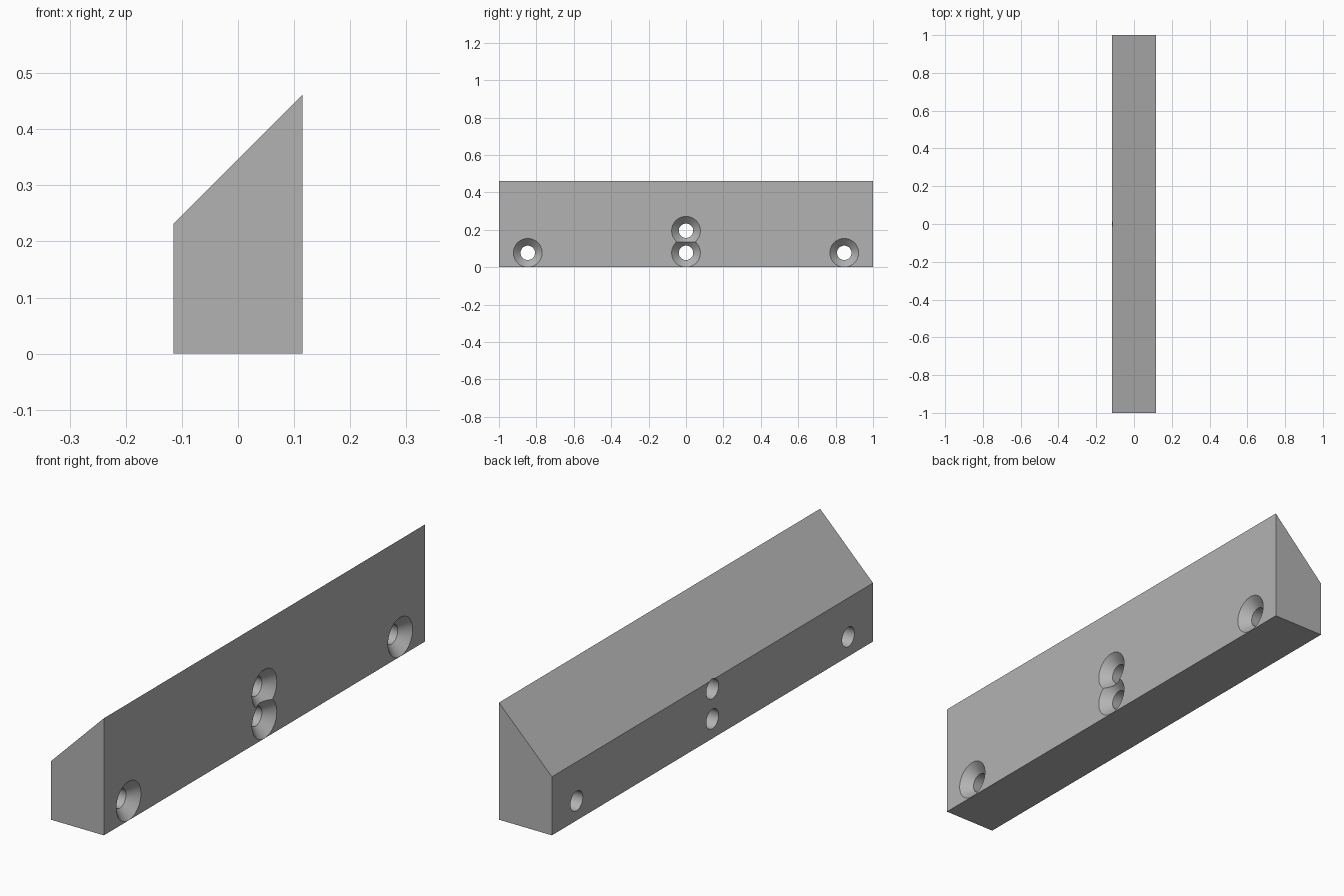
import bpy
import bmesh
from math import radians
from mathutils import Matrix, Vector

if "Cube" in bpy.data.objects:
    bpy.data.objects.remove(bpy.data.objects["Cube"])

HALF_W, HALF_L = 3 / 26, 1.0
LOW, HIGH = 6 / 26, 12 / 26
BORE, MOUTH = 0.0385, 0.0768


def make_object(name, bm):
    bmesh.ops.recalc_face_normals(bm, faces=bm.faces)
    mesh = bpy.data.meshes.new(name)
    bm.to_mesh(mesh)
    bm.free()
    obj = bpy.data.objects.new(name, mesh)
    bpy.context.collection.objects.link(obj)
    return obj


# Bar: sloped-top profile extruded along y
bm = bmesh.new()
profile = [(-HALF_W, 0), (HALF_W, 0), (HALF_W, HIGH), (-HALF_W, LOW)]
face = bm.faces.new([bm.verts.new((x, -HALF_L, z)) for x, z in profile])
extruded = bmesh.ops.extrude_face_region(bm, geom=[face])["geom"]
moved = [v for v in extruded if isinstance(v, bmesh.types.BMVert)]
bmesh.ops.translate(bm, verts=moved, vec=(0, 2 * HALF_L, 0))
bar = make_object("mounting_bar", bm)

grey = bpy.data.materials.new("plain grey")
grey.use_nodes = True
colour = (0.45, 0.45, 0.45, 1)
grey.diffuse_color = colour
grey.node_tree.nodes["Principled BSDF"].inputs["Base Color"].default_value = colour
bar.data.materials.append(grey)


def countersunk_cutter(y, z):
    """Lathed screw-hole shape along x, with its wide mouth at +x."""
    bm = bmesh.new()
    lip = 0.0003
    stations = [(-0.2, BORE), (HALF_W - (MOUTH - BORE), BORE),
                (HALF_W + lip, MOUTH + lip), (0.2, MOUTH + lip)]
    line = [bm.verts.new((x, 0, r)) for x, r in stations]
    edges = [bm.edges.new(pair) for pair in zip(line, line[1:])]
    bmesh.ops.spin(bm, geom=line + edges, cent=(0, 0, 0), axis=(1, 0, 0),
                   angle=radians(360), steps=64)
    bmesh.ops.remove_doubles(bm, verts=bm.verts, dist=1e-5)
    bmesh.ops.holes_fill(bm, edges=bm.edges, sides=0)
    bm.transform(Matrix.Translation(Vector((0, y, z))))
    cutter = make_object("hole_cutter", bm)
    cutter.data.materials.append(grey)
    cutter.hide_render = True
    return cutter


# Screw holes: one at each end, two overlapping in the middle
bpy.context.view_layer.objects.active = bar
bar.select_set(True)
for y, z in [(-0.846, 0.077), (0.846, 0.077), (0, 0.077), (0, 0.195)]:
    cutter = countersunk_cutter(y, z)
    cut = bar.modifiers.new("screw_hole", "BOOLEAN")
    cut.operation = "DIFFERENCE"
    cut.solver = "EXACT"
    cut.object = cutter
    bpy.ops.object.modifier_apply(modifier=cut.name)
    bpy.data.objects.remove(cutter)

bpy.ops.object.shade_smooth_by_angle(angle=radians(30))
